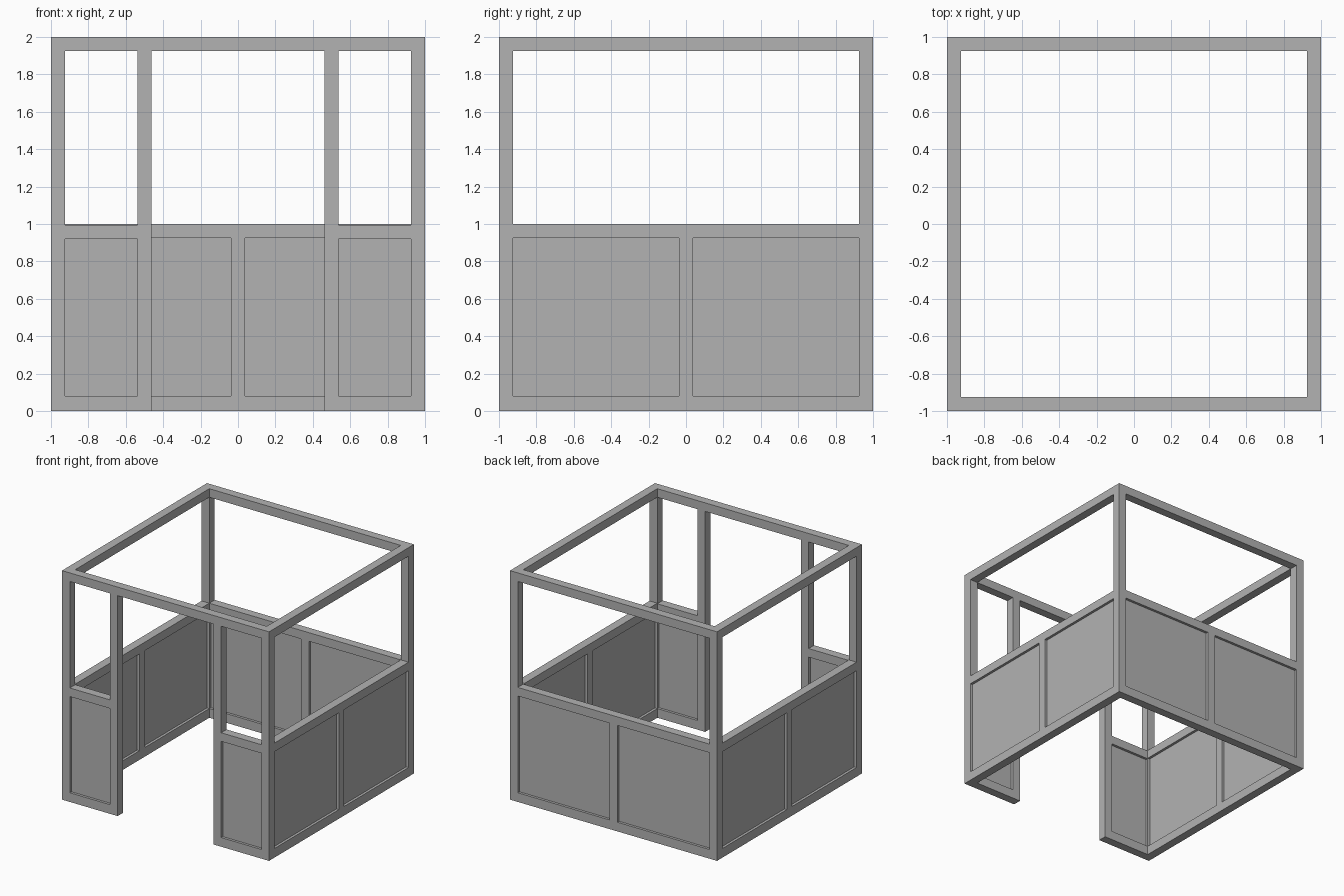
import bpy

cube = bpy.data.objects.get("Cube")
if cube:
    bpy.data.objects.remove(cube, do_unlink=True)

T = 0.075          # beam thickness
H = T / 2
E = 1 - H          # beam centre line at the outer edge
IN = 1 - T         # inner face of the outer beams
DOOR = 0.5         # door post centre
PANEL = 0.03       # panel thickness

grey = bpy.data.materials.new("frame grey")
grey.use_nodes = True
COLOUR = (0.45, 0.45, 0.45, 1)
grey.diffuse_color = COLOUR
grey.node_tree.nodes["Principled BSDF"].inputs["Base Color"].default_value = COLOUR


def box(name, x, y, z):
    """Box spanning the (low, high) ranges on each axis."""
    spans = (x, y, z)
    bpy.ops.mesh.primitive_cube_add(size=1, location=[(a + b) / 2 for a, b in spans])
    ob = bpy.context.object
    ob.name = name
    ob.scale = [b - a for a, b in spans]
    bpy.ops.object.transform_apply(location=False, rotation=False, scale=True)
    ob.data.materials.append(grey)
    return ob


def around(c, size=T):
    return (c - size / 2, c + size / 2)


# Corner posts
for sx, side in ((-1, "right"), (1, "left")):
    for sy, end in ((-1, "front"), (1, "back")):
        box(f"{end}_{side}_corner_post", around(sx * E), around(sy * E), (0, 2))

# Top ring
for s, side, end in ((-1, "right", "front"), (1, "left", "back")):
    box(f"{side}_top_beam", around(s * E), (-IN, IN), (2 - T, 2))
    box(f"{end}_top_beam", (-IN, IN), around(s * E), (2 - T, 2))

# Side walls: rails, middle stile and two recessed panels each
for s, side in ((-1, "right"), (1, "left")):
    x = around(s * E)
    box(f"{side}_bottom_rail", x, (-IN, IN), (0, 0.08))
    box(f"{side}_waist_rail", x, (-IN, IN), (1 - T, 1))
    box(f"{side}_middle_stile", x, around(0), (0.08, 1 - T))
    for a, b, part in ((-IN, -H, "front"), (H, IN, "back")):
        box(f"{side}_{part}_panel", around(s * E, PANEL), (a, b), (0.08, 1 - T))

# Back wall
y = around(E)
box("back_bottom_rail", (-IN, IN), y, (0, 0.08))
box("back_waist_rail", (-IN, IN), y, (1 - T, 1))
box("back_middle_stile", around(0), y, (0.08, 1 - T))
for a, b, part in ((-IN, -H, "right"), (H, IN, "left")):
    box(f"back_{part}_panel", (a, b), around(E, PANEL), (0.08, 1 - T))

# Front wall: door posts with a narrow panelled bay on each side
y = around(-E)
for s, side in ((-1, "right"), (1, "left")):
    box(f"{side}_door_post", around(s * DOOR), y, (0, 2 - T))
    bay = sorted((s * (DOOR + H), s * IN))
    box(f"front_{side}_bottom_rail", bay, y, (0, 0.08))
    box(f"front_{side}_waist_rail", bay, y, (0.92, 0.995))
    box(f"front_{side}_panel", bay, around(-E, PANEL), (0.08, 0.92))
